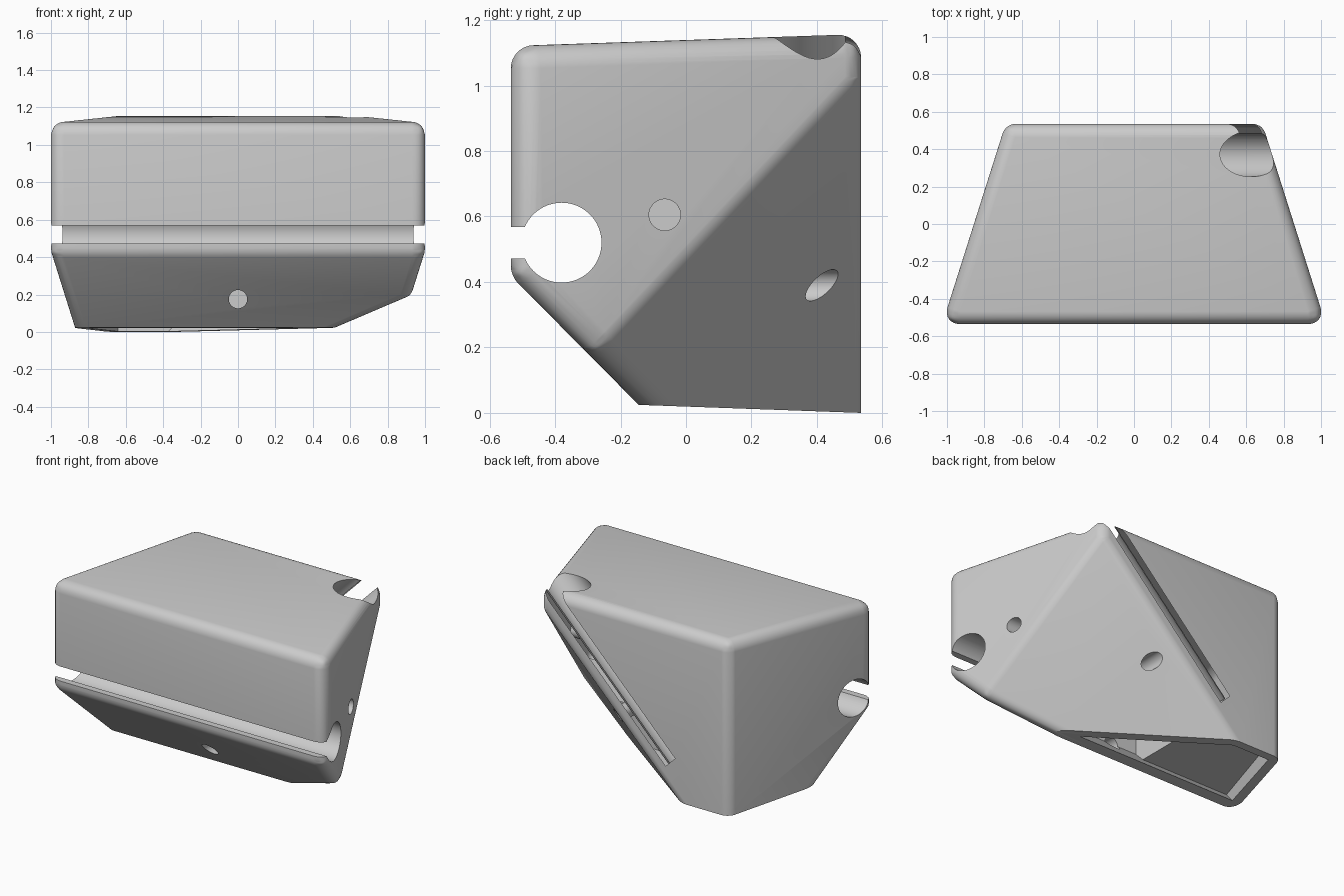
import bpy, bmesh, math
from mathutils import Vector, Matrix

cube = bpy.data.objects.get("Cube")
if cube:
    bpy.data.objects.remove(cube)

grey = bpy.data.materials.new("plain grey")
grey.use_nodes = True
grey.diffuse_color = (0.6, 0.6, 0.6, 1)
grey.node_tree.nodes["Principled BSDF"].inputs["Base Color"].default_value = (0.6, 0.6, 0.6, 1)

# Outer faces as (outward normal, point on face)
FACES = [
    ((0, -1, 0), (0, -0.535, 0)),
    ((0, 1, 0), (0, 0.535, 0)),
    ((0.953, 0.302, 0), (0.856, 0, 0)),
    ((-0.953, 0.302, 0), (-0.856, 0, 0)),
    ((0, -0.034, 1), (0, 0, 1.139)),
    ((0, -0.71, -0.704), (0, -0.145, 0.025)),
    ((0.51, 0.696, -0.505), (0.69, 0.535, 1.04)),
]
BASE = ((0, -0.036, -1), (0, 0.535, 0))
RADIUS = 0.07
MAX_TAN = 1.4


def slice_off(bm, normal, point, inset=0):
    n = Vector(normal).normalized()
    res = bmesh.ops.bisect_plane(bm, geom=bm.verts[:] + bm.edges[:] + bm.faces[:],
                                 plane_co=Vector(point) - n * inset, plane_no=n, clear_outer=True)
    cut = [e for e in res["geom_cut"] if isinstance(e, bmesh.types.BMEdge)]
    if cut:
        bmesh.ops.contextual_create(bm, geom=cut)
        bmesh.ops.recalc_face_normals(bm, faces=bm.faces[:])


def solid(planes, inset=0):
    bm = bmesh.new()
    bmesh.ops.create_cube(bm, size=6)
    for normal, point in planes:
        slice_off(bm, normal, point, inset)
    return bm


def add_object(name, bm):
    mesh = bpy.data.meshes.new(name)
    bm.to_mesh(mesh)
    bm.free()
    mesh.materials.append(grey)
    obj = bpy.data.objects.new(name, mesh)
    bpy.context.collection.objects.link(obj)
    return obj


def apply(obj, mod):
    bpy.context.view_layer.objects.active = obj
    bpy.ops.object.modifier_apply(modifier=mod.name)


def cut_with(body, bm):
    tool = add_object("cutter", bm)
    tool.hide_render = True
    mod = body.modifiers.new("cut", "BOOLEAN")
    mod.operation, mod.solver, mod.object = "DIFFERENCE", "EXACT", tool
    apply(body, mod)
    bpy.data.objects.remove(tool)


def rod(start, end, radius):
    a, b = Vector(start), Vector(end)
    place = Matrix.Translation((a + b) / 2) @ (b - a).to_track_quat("Z", "Y").to_matrix().to_4x4()
    bm = bmesh.new()
    bmesh.ops.create_cone(bm, cap_ends=True, segments=64, radius1=radius, radius2=radius,
                          depth=(b - a).length, matrix=place)
    return bm


def slot(start, end, side, width, reach):
    # Flat slit from a rod's axis outwards along y
    a, b = Vector(start), Vector(end)
    d, y = (b - a).normalized(), Vector((0, side, 0))
    turn = Matrix((d, y, d.cross(y))).transposed().to_4x4()
    bm = bmesh.new()
    bmesh.ops.create_cube(bm, size=1, matrix=Matrix.Translation((a + b) / 2 + y * reach / 2) @ turn
                          @ Matrix.Diagonal(((b - a).length, reach, width, 1)))
    bmesh.ops.recalc_face_normals(bm, faces=bm.faces[:])
    return bm


# Housing with rounded edges of constant radius
bm = solid(FACES + [((0, 0, -1), (0, 0, -0.15))])
weight = bm.edges.layers.float.new("bevel_weight_edge")
for e in bm.edges:
    if min(f.normal.z for f in e.link_faces) > -0.99:
        e[weight] = min(1, math.tan(e.calc_face_angle() / 2) / MAX_TAN)
housing = add_object("housing", bm)
bevel = housing.modifiers.new("round", "BEVEL")
bevel.limit_method, bevel.width, bevel.segments = "WEIGHT", RADIUS * MAX_TAN, 8
apply(housing, bevel)

# Sharp base
bm = bmesh.new()
bm.from_mesh(housing.data)
slice_off(bm, *BASE)
bm.to_mesh(housing.data)
bm.free()

# Shallow base recess and deeper pocket
under = ((0, 0, -1), (0, 0, -0.3))
cut_with(housing, solid(FACES + [under, ((0, 0, 1), (0, 0, 0.17))], 0.06))
cut_with(housing, solid(FACES + [under, ((0, 0, 1), (0, 0, 0.42)), ((-1, 0, 0), (-0.25, 0, 0)),
                                 ((0, 1, 0), (0, 0.25, 0)), ((0, -1, 0), (0, -0.27, 0))], 0.06))

# Round channels with slits: across the front, and along the slanted rear edge
front = ((-1.3, -0.38, 0.52), (1.3, -0.38, 0.52))
rear = ((-0.26, 0.375, 0.25), (1.03, 0.375, 1.555))
for (a, b), side in ((front, -1), (rear, 1)):
    cut_with(housing, rod(a, b, 0.122))
    cut_with(housing, slot(a, b, side, 0.097, 0.3))

# Small drilled holes
cut_with(housing, rod((0, -0.6, 0.175), (0, -0.1, 0.175), 0.049))
cut_with(housing, rod((1.2, -0.065, 0.605), (0.45, -0.065, 0.605), 0.048))
cut_with(housing, rod((0.21, 0.7, 0.39), (0.21, 0.1, 0.39), 0.048))

bpy.ops.object.select_all(action="DESELECT")
housing.select_set(True)
bpy.context.view_layer.objects.active = housing
bpy.ops.object.shade_smooth_by_angle(angle=math.radians(25))
